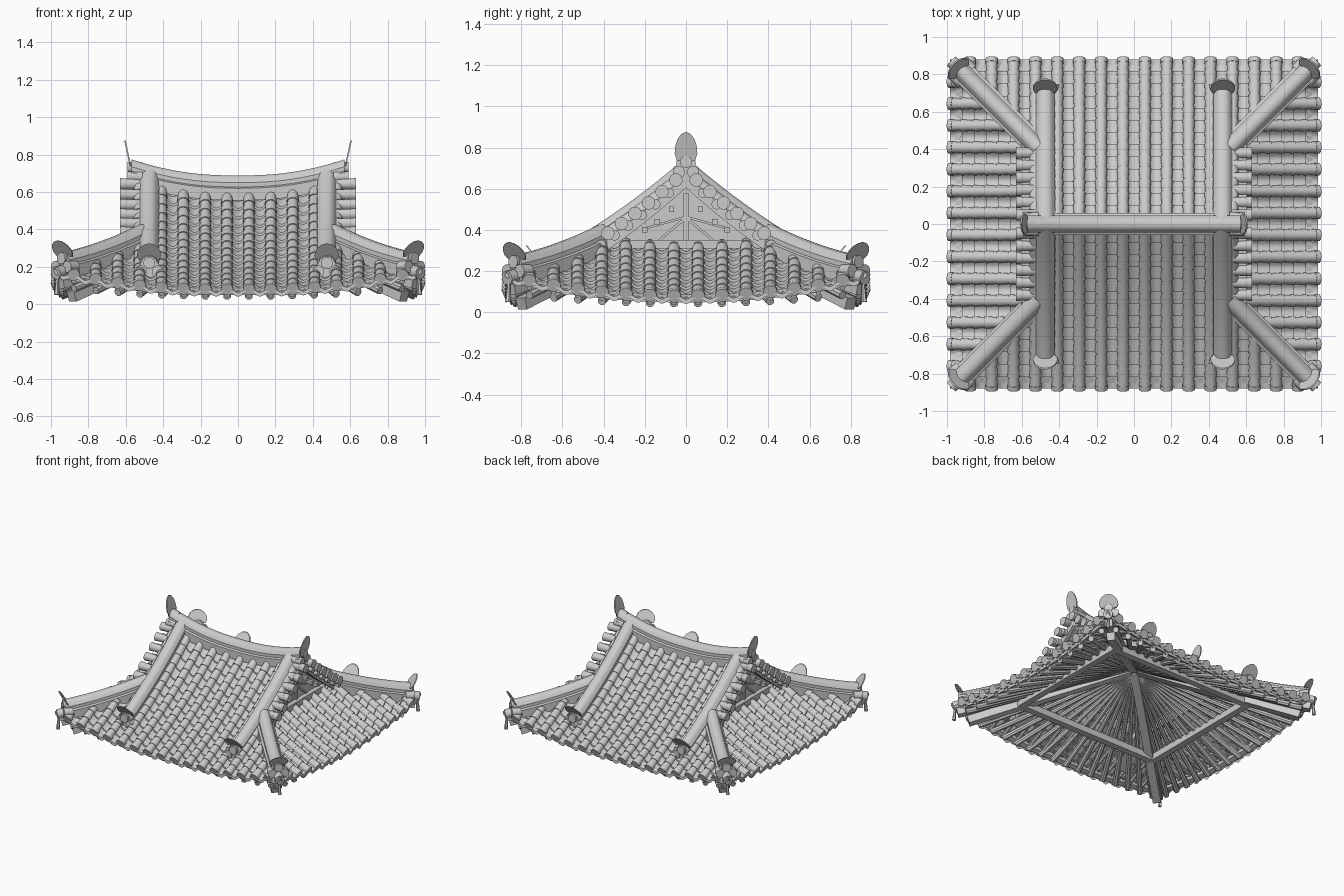
import bpy, bmesh, math
from mathutils import Vector

if "Cube" in bpy.data.objects:
    bpy.data.objects.remove(bpy.data.objects["Cube"])

X, Y, STEP, ROW = 0.985, 0.88, 0.117, 0.065   # eave half sizes, tile column and row spacing
UP = Vector((0, 0, 1))


class Part:
    """Collects lofted pieces of one quarter, then mirrors them."""
    def __init__(self, name):
        self.name, self.v, self.f = name, [], []

    def loft(self, rings, closed=True, caps=True):
        b, n = len(self.v), len(rings[0])
        for r in rings:
            self.v += r
        for i in range(len(rings) - 1):
            for j in range(n if closed else n - 1):
                k = (j + 1) % n
                self.f.append((b + i*n + j, b + i*n + k, b + (i+1)*n + k, b + (i+1)*n + j))
        if closed and caps:
            self.f.append(tuple(range(b, b + n)))
            self.f.append(tuple(range(b + (len(rings)-1)*n, b + len(rings)*n)))

    def tube(self, p0, p1, r0, r1=None, n=12, squash=1.0):
        p0, p1 = Vector(p0), Vector(p1)
        d = (p1 - p0).normalized()
        s = d.cross(UP)
        s = s.normalized() if s.length > 0.01 else Vector((1, 0, 0))
        u = s.cross(d)
        ang = [2*math.pi*(i + 0.5)/n for i in range(n)]
        self.loft([[p + s*r*squash*math.cos(a) + u*r*math.sin(a) for a in ang]
                   for p, r in ((p0, r0), (p1, r1 or r0))])

    def done(self, axes=(True, True, False)):
        me = bpy.data.meshes.new(self.name)
        me.from_pydata(self.v, [], self.f)
        bm = bmesh.new()
        bm.from_mesh(me)
        bmesh.ops.remove_doubles(bm, verts=bm.verts, dist=1e-5)
        bmesh.ops.recalc_face_normals(bm, faces=bm.faces)
        bm.to_mesh(me)
        bm.free()
        me.shade_smooth()
        me.set_sharp_from_angle(angle=math.radians(40))
        ob = bpy.data.objects.new(self.name, me)
        bpy.context.collection.objects.link(ob)
        m = ob.modifiers.new("Mirror", 'MIRROR')
        m.use_axis = axes
        m.use_clip = True


def lift(a):
    return 0.1*max(0, 1 - a/0.85)**2


def P(k, t, d, h=0):
    """Roof surface: k=0 front slope, k=1 side slope; t along eave, d in from eave."""
    z = 0.07 + 0.42*d + 0.2*d*d + lift((Y if k else X) - abs(t)) + h
    if k == 0:
        z += 0.06*(min(abs(t), 0.6)/0.57)**2*(max(d, 0)/0.88)**2
        return Vector((t, d - Y, z))
    return Vector((X - d, -t, z))


def sweep(part, path, side, sc=1.0):
    half = [(0.06, -0.04), (0.06, 0.025), (0.046, 0.032), (0.046, 0.055),
            (0.04, 0.062), (0.033, 0.08), (0.015, 0.093)]
    prof = half + [(-w, h) for w, h in reversed(half)]
    part.loft([[p + side*w*sc + UP*h*sc for w, h in prof] for p in path])


def blade(part, base, side, out, up, width, height):
    half = [(0.8, 0), (1, 0.25), (0.95, 0.5), (0.75, 0.75), (0.4, 0.93)]
    shape = half + [(0, 1)] + [(-w, h) for w, h in reversed(half)]
    part.loft([[base + side*w*width + up*h*height + out*o for w, h in shape] for o in (0, 0.008)])


def end_cap(part, p, side, out):
    for w, h in ((-0.045, 0.02), (0.045, 0.02), (0, 0.065)):
        c = p + side*w + UP*h
        part.tube(c - out*0.05, c + out*0.015, 0.032)


# pan tile sheets: overlapping wavy rows
pans = Part("pan_tiles")
for k, top in ((0, 0.88), (1, 0.48)):
    def tmax(d):
        return max(X - d, 0.56) if k == 0 else Y - d
    d = 0.0
    while d < top - 0.005:
        e = min(d + ROW + 0.008, top)
        ts = [i*STEP/8 for i in range(int(tmax(d)/STEP*8) + 2)]
        pans.loft([[P(k, min(t, tmax(q)), q, h - 0.016*math.cos(2*math.pi*t/STEP)) for t in ts]
                   for q, h in ((d, -0.014), (d, 0.008), (e, -0.006))], closed=False)
        d += ROW
pans.done()

# round cover tiles with eave end discs
covers, discs = Part("cover_tiles"), Part("eave_discs")
for k, count in ((0, 8), (1, 7)):
    for i in range(count):
        t = STEP*(i + 0.5)
        lim = (0.86 if t < 0.56 else X - t) if k == 0 else min(0.48, Y - t)
        c = Vector((1, 0, 0)) if k == 0 else Vector((0, -1, 0))
        d = 0.0
        while d < lim - 0.01:
            e = min(d + ROW + 0.01, lim)
            p, q = P(k, t, d, 0.01), P(k, t, e, 0.01)
            n = c.cross((q - p).normalized())
            n = n if n.z > 0 else -n
            covers.loft([[b + c*r*math.cos(a*math.pi/8) + n*r*math.sin(a*math.pi/8) for a in range(9)]
                         for b, r in ((p, 0.033), (q, 0.027))])
            d += ROW
        discs.tube(P(k, t, -0.004, 0.01), P(k, t, 0.02, 0.01), 0.034)
covers.done()
discs.done()

# ridges with end caps and upright blades
main, slope, hip = Part("main_ridge"), Part("descending_ridges"), Part("hip_ridges")
caps, blades = Part("ridge_end_discs"), Part("ridge_end_blades")
EX, EY = Vector((1, 0, 0)), Vector((0, 1, 0))
sweep(main, [P(0, 0.57*i/10, 0.88) for i in range(11)], EY)
top = P(0, 0.57, 0.88)
for w, h in ((-0.035, 0.0), (0.035, 0.0), (0, 0.05)):
    main.tube(top + EY*w + UP*h - EX*0.06, top + EY*w + UP*h + EX*0.02, 0.03)
blade(main, top + UP*0.055, EY, EX, Vector((0.22, 0, 1)), 0.055, 0.14)
main.done((True, False, False))

path = [P(0, 0.475, 0.86 - 0.71*i/12) for i in range(13)]
sweep(slope, path, EX, 1.08)
slope.done()
end_cap(caps, path[-1], EX, -EY)
blade(blades, path[-1] + Vector((0, 0.03, 0.08)), EX, -EY, Vector((0, -0.75, 0.95)), 0.066, 0.095)

side, out = Vector((1, 1, 0)).normalized(), Vector((1, -1, 0)).normalized()
path = [P(1, Y - d, d) for d in [0.47 - 0.42*i/9 for i in range(10)]]
sweep(hip, path, side, 1.02)
hip.done()
end_cap(caps, path[-1], side, out)
caps.tube(P(1, Y - 0.08, 0.08, -0.005), P(1, Y - 0.01, 0.01, -0.005), 0.035)
blade(blades, path[-1] + UP*0.075 - out*0.02, side, out, out*0.6 + UP*0.9, 0.07, 0.095)
caps.done()
blades.done()

# gable edge tiles and barge boards
stubs, barge = Part("gable_edge_tiles"), Part("barge_boards")
for i in range(6):
    y = 0.05 + 0.066*i
    p = P(0, 0.55, Y - y, 0.012)
    p.x = 0
    stubs.tube(p + EX*0.53, p + EX*0.585, 0.027, 0.031)
    stubs.tube(p + EX*0.575, p + EX*0.63, 0.029, 0.033)
    q = P(0, 0.55, Y - y - 0.033, -0.022)
    stubs.tube((0.55, q.y, q.z), (0.605, q.y, q.z), 0.025)
stubs.done()
barge.loft([[P(0, 0.55, Y - 0.41*i/8, h) + EX*o for o, h in
             ((0, -0.07), (0.025, -0.07), (0.025, -0.01), (0, -0.01))] for i in range(9)])
barge.done()

# gable walls and timber framing
wall, frame = Part("gable_walls"), Part("gable_framing")
wall.loft([[Vector((x, y, z)) for y, z in ((0, 0.28), (-0.4, 0.28), (-0.38, 0.34), (-0.2, 0.46), (0, 0.63))]
           for x in (0.49, 0.505)], caps=True)
wall.done()
frame.tube((0.52, 0, 0.33), (0.52, -0.32, 0.33), 0.03, n=4)
frame.tube((0.51, -0.004, 0.34), (0.51, -0.004, 0.58), 0.01, n=4)
frame.tube((0.51, 0, 0.46), (0.51, -0.13, 0.35), 0.009, n=4)
frame.tube((0.51, -0.01, 0.46), (0.51, -0.19, 0.41), 0.008, n=4)
for y, z in ((-0.07, 0.5), (-0.14, 0.44), (-0.2, 0.4)):
    frame.tube((0.5, y, z), (0.56, y, z), 0.018, n=4)
frame.done()

# fan of rafters meeting under the ridge
rafters = Part("rafters")
hub = Vector((0, 0, 0.45))
for k, count in ((0, 8), (1, 7)):
    for i in range(count):
        t = STEP*(i + 0.5)
        e = P(k, t, 0.04)
        e.z = 0.042 + 0.55*lift((Y if k else X) - t)
        rafters.tube(hub, e, 0.013, 0.021, n=8)
        # short upper flying rafters
        p, q = P(k, t, 0.025, -0.035), P(k, t, min(0.36, (Y if k else X) - t), -0.04)
        rafters.tube(p, q, 0.014, n=8)
rafters.done()

# corner beams, hanging hooks, support frame, eave boards
corner, hooks = Part("corner_beams"), Part("corner_hooks")
corner.tube((0.02, -0.02, 0.44), (0.89, -0.8, 0.042), 0.042, n=4)
corner.tube((0.5, -0.43, 0.26), (0.95, -0.85, 0.11), 0.038, n=4)
corner.done()
hooks.tube((0.965, -0.86, 0.14), (0.97, -0.865, 0.05), 0.008, 0.014, n=6)
hooks.done()
beams = Part("support_frame")
beams.tube((0, -0.53, 0.165), (0.645, -0.53, 0.165), 0.036, n=4)
beams.tube((0.62, 0, 0.165), (0.62, -0.555, 0.165), 0.036, n=4)
beams.done()
boards = Part("eave_boards")
for k, L in ((0, X), (1, Y)):
    boards.loft([[P(k, (L - 0.03)*i/12, 0.03 + o, h) for o, h in
                  ((0, -0.035), (0.03, -0.035), (0.03, -0.01), (0, -0.01))] for i in range(13)])
boards.done()
